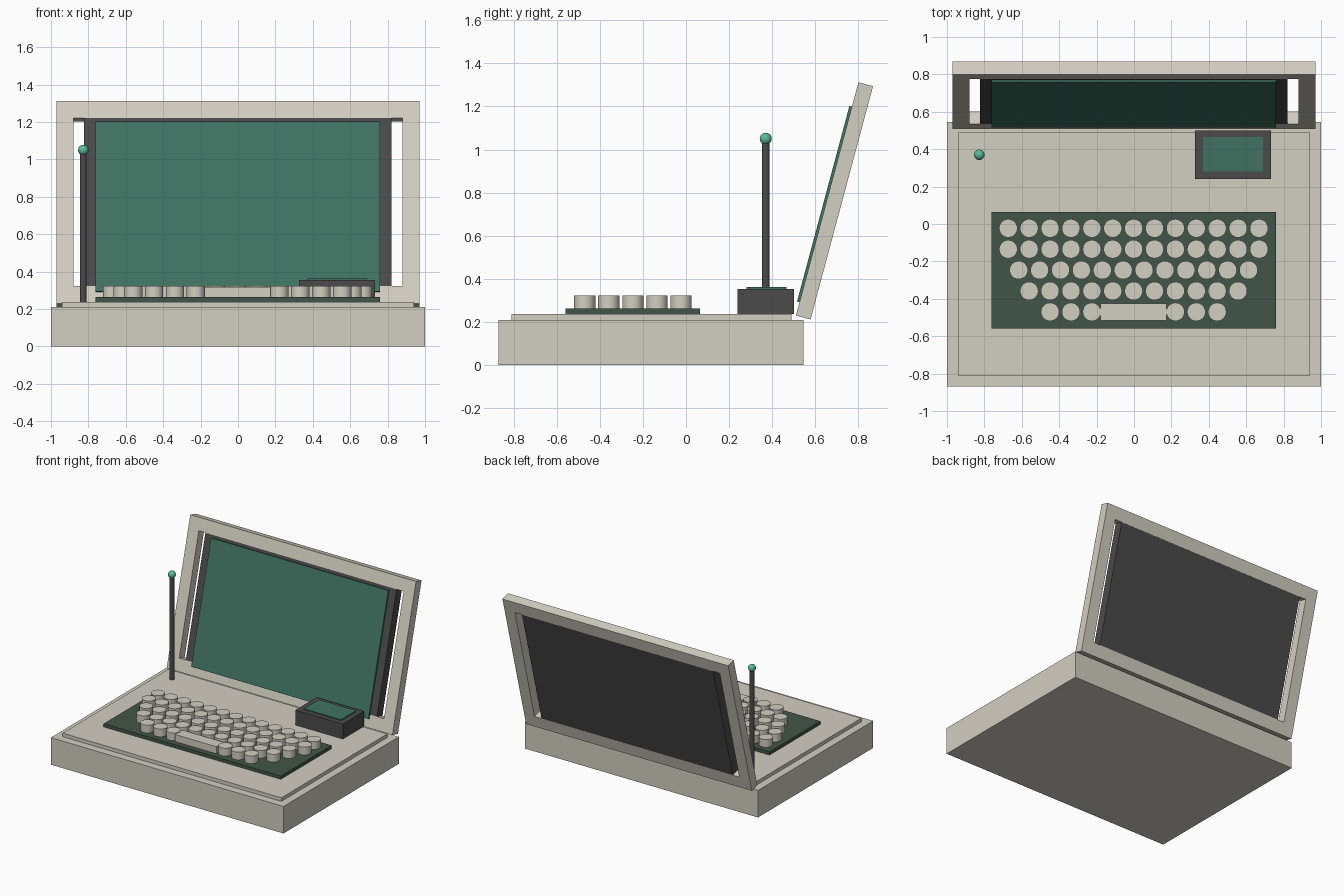
import bpy, bmesh
from math import radians
from mathutils import Matrix

if "Cube" in bpy.data.objects:
    bpy.data.objects.remove(bpy.data.objects["Cube"])


def material(name, rgb):
    m = bpy.data.materials.new(name)
    m.diffuse_color = (*rgb, 1)
    m.use_nodes = True
    m.node_tree.nodes["Principled BSDF"].inputs["Base Color"].default_value = m.diffuse_color
    return m


BEIGE = material("beige_plastic", (0.65, 0.62, 0.54))
DARK = material("dark_plastic", (0.07, 0.07, 0.07))
GREEN = material("screen_green", (0.05, 0.17, 0.12))
OLIVE = material("keyboard_green", (0.055, 0.09, 0.065))
MINT = material("mint_ball", (0.1, 0.5, 0.33))

# Lid space: x across, y depth from the front face, z up along the lid
LID = Matrix.Translation((0, 0.51, 0.23)) @ Matrix.Rotation(radians(-15), 4, 'X')


def finish(name, bm, mat, matrix=Matrix()):
    bmesh.ops.recalc_face_normals(bm, faces=bm.faces)
    me = bpy.data.meshes.new(name)
    bm.to_mesh(me)
    bm.free()
    ob = bpy.data.objects.new(name, me)
    bpy.context.collection.objects.link(ob)
    me.materials.append(mat)
    ob.matrix_world = matrix
    return ob


def box(name, x, y, z, mat, matrix=Matrix()):
    bm = bmesh.new()
    bmesh.ops.create_cube(bm, size=1)
    for v in bm.verts:
        v.co = [(a + b) / 2 + c * (b - a) for (a, b), c in zip((x, y, z), v.co)]
    return finish(name, bm, mat, matrix)


def cylinder(name, x, y, z0, z1, r, mat, sides=32):
    bm = bmesh.new()
    bmesh.ops.create_cone(bm, cap_ends=True, segments=sides, radius1=r, radius2=r, depth=z1 - z0)
    for f in bm.faces:
        f.smooth = len(f.verts) == 4
    for e in bm.edges:
        e.smooth = all(len(f.verts) == 4 for f in e.link_faces)
    return finish(name, bm, mat, Matrix.Translation((x, y, (z0 + z1) / 2)))


# Base and raised deck
box("base", (-1, 1), (-0.87, 0.545), (0, 0.21), BEIGE)
box("deck", (-0.94, 0.94), (-0.81, 0.49), (0.21, 0.238), BEIGE)

# Keyboard: plate, staggered rows of round keys, space bar
box("keyboard_plate", (-0.763, 0.76), (-0.56, 0.065), (0.236, 0.263), OLIVE)
STEP = 0.1117
for row, count in enumerate((13, 13, 12, 11, 9)):
    for i in range(count):
        if row == 4 and 3 <= i <= 5:
            continue
        cylinder(f"key_{row}_{i}", -0.002 + (i - (count - 1) / 2) * STEP,
                 -0.023 - row * 0.1117, 0.26, 0.323, 0.049, BEIGE)
box("space_bar", (-0.18, 0.175), (-0.515, -0.425), (0.26, 0.318), BEIGE)

# Small side display
box("display_box", (0.325, 0.733), (0.24, 0.50), (0.236, 0.354), DARK)
box("display_glass", (0.37, 0.69), (0.28, 0.465), (0.35, 0.362), GREEN)

# Antenna with ball tip
cylinder("antenna_rod", -0.827, 0.37, 0.23, 1.04, 0.018, DARK, 24)
bm = bmesh.new()
bmesh.ops.create_uvsphere(bm, u_segments=24, v_segments=12, radius=0.028)
for f in bm.faces:
    f.smooth = True
finish("antenna_ball", bm, MINT, Matrix.Translation((-0.827, 0.37, 1.05)))

# Lid frame: an outer and an inner rectangle, bridged and given depth
bm = bmesh.new()
loops = []
for w, z0, z1 in ((0.97, 0, 1.12), (0.88, 0.096, 1.025)):
    loops.append([[bm.verts.new((x, y, z)) for x, z in ((-w, z0), (w, z0), (w, z1), (-w, z1))]
                  for y in (0, 0.07)])
(of, ob_), (nf, nb) = loops
for a, b in ((of, nf), (ob_, nb), (of, ob_), (nf, nb)):
    for i in range(4):
        j = (i + 1) % 4
        bm.faces.new((a[i], a[j], b[j], b[i]))
finish("lid_frame", bm, BEIGE, LID)

# Dark panel in the frame and the green screen on its front
box("screen_panel", (-0.823, 0.82), (0.0005, 0.0695), (0.02, 1.05), DARK, LID)
box("screen", (-0.763, 0.76), (-0.012, 0.002), (0.064, 1.003), GREEN, LID)
